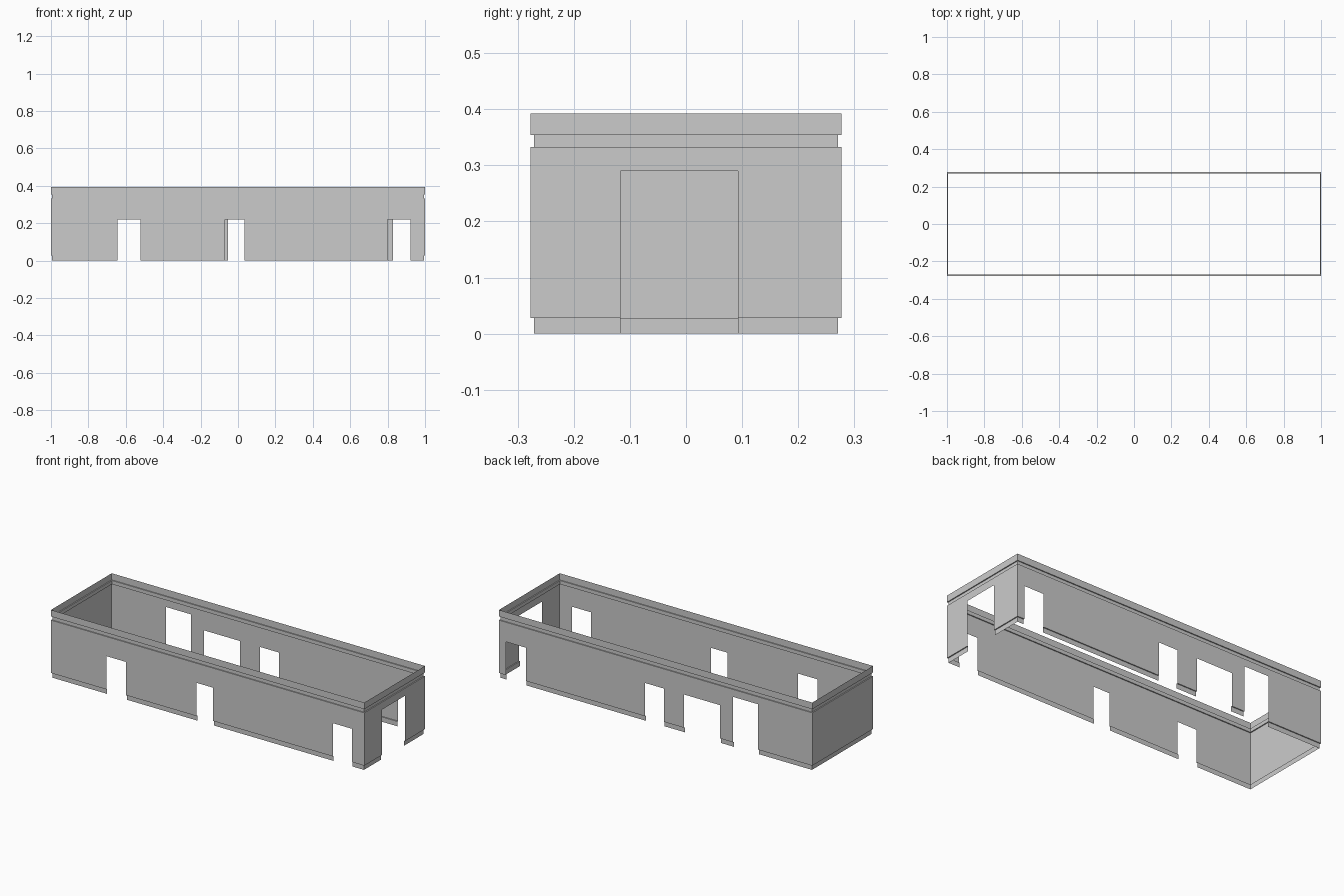
import bpy, bmesh

if "Cube" in bpy.data.objects:
    bpy.data.objects.remove(bpy.data.objects["Cube"])

HX, HY = 1.0, 0.277     # half length and half width of the room
D = 0.006               # how far the mouldings step into the room

# door openings per wall: (start, end, height)
FRONT = [(-0.645, -0.52, 0.22), (-0.07, 0.035, 0.22), (0.80, 0.922, 0.22)]
BACK = [(-0.655, -0.495, 0.29), (-0.412, -0.182, 0.22),
        (-0.054, 0.067, 0.22), (0.828, 0.955, 0.22)]
RIGHT = [(-0.117, 0.093, 0.29)]

# each wall: half length, doors, and a map from (along, inset, z) to a point
WALLS = [
    (HX, FRONT, lambda s, d, z: (s, -HY + d, z)),
    (HX, BACK, lambda s, d, z: (s, HY - d, z)),
    (HY, RIGHT, lambda s, d, z: (HX - d, s, z)),
    (HY, [], lambda s, d, z: (-HX + d, s, z)),
]


def ring(name, profile):
    """Run an (inset, z) profile round the room, mitred at corners, open at doors."""
    bm = bmesh.new()
    for half, doors, place in WALLS:
        stops = sorted([-half, half] + [e for a, b, _ in doors for e in (a, b)])
        for a, b in zip(stops, stops[1:]):
            mid = (a + b) / 2
            head = max([h for s, e, h in doors if s < mid < e], default=0)
            for (d0, z0), (d1, z1) in zip(profile, profile[1:]):
                if (z0 + z1) / 2 < head:
                    continue
                quad = []
                for s, d, z in ((a, d0, z0), (b, d0, z0), (b, d1, z1), (a, d1, z1)):
                    # pull the wall ends in by the inset to mitre the corners
                    s = max(-half + d, min(half - d, s))
                    quad.append(bm.verts.new(place(s, d, z)))
                bm.faces.new(quad)
    bmesh.ops.remove_doubles(bm, verts=bm.verts, dist=1e-5)
    bmesh.ops.recalc_face_normals(bm, faces=bm.faces)
    me = bpy.data.meshes.new(name)
    bm.to_mesh(me)
    bm.free()
    ob = bpy.data.objects.new(name, me)
    bpy.context.collection.objects.link(ob)
    return ob


# skirting board with its ledge
ring("skirting_board", [(D, 0), (D, 0.028), (0, 0.028)])
# main wall, split at the two door heights
ring("room_walls", [(0, 0.028), (0, 0.22), (0, 0.29), (0, 0.333)])
# picture rail stepping into the room
ring("picture_rail", [(0, 0.333), (D, 0.333), (D, 0.354), (0, 0.354)])
# upper wall band
ring("upper_wall_band", [(0, 0.354), (0, 0.392)])
